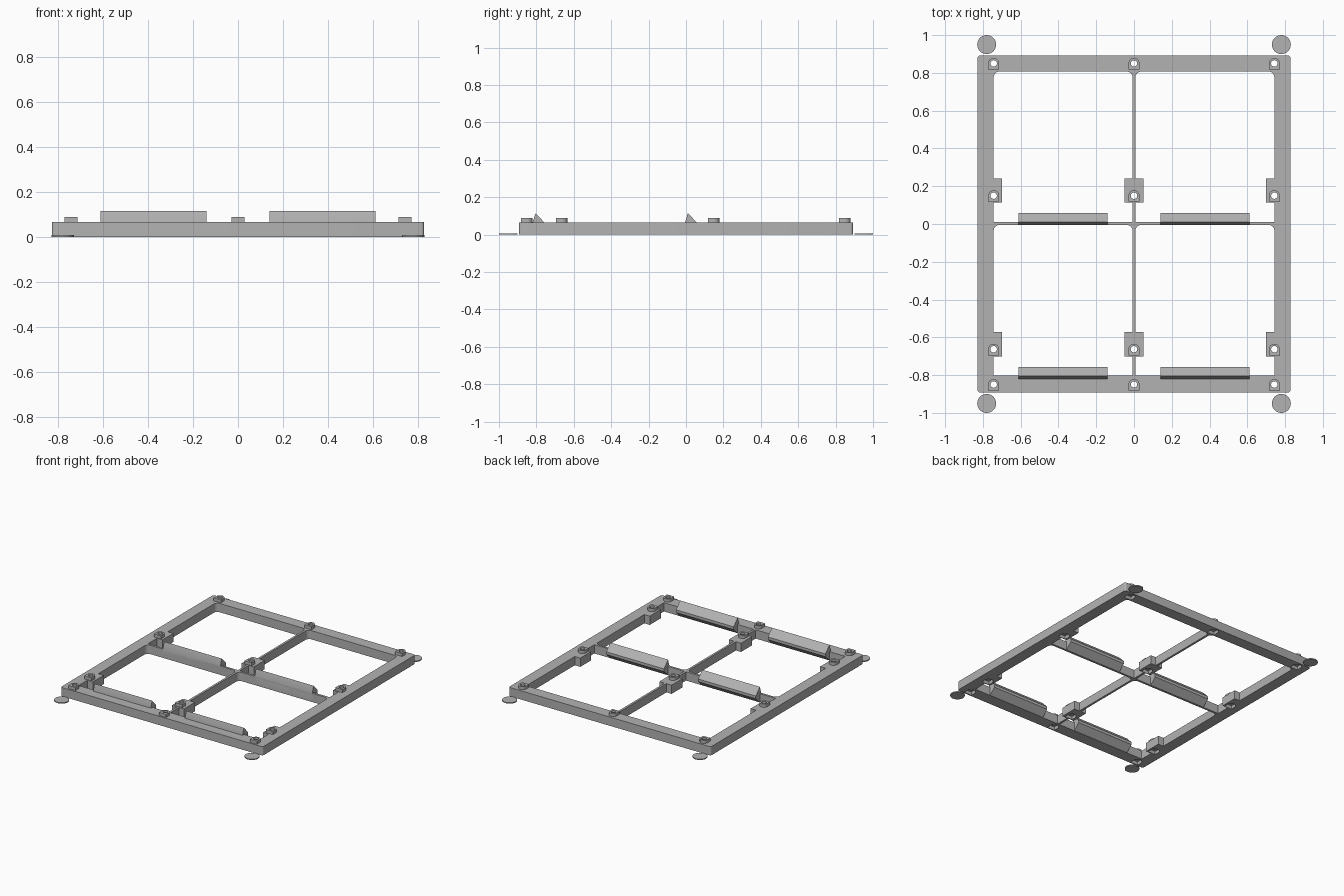
import bpy, bmesh, math

cube = bpy.data.objects.get("Cube")
if cube:
    bpy.data.objects.remove(cube, do_unlink=True)

GREY = (0.45, 0.45, 0.45, 1)
mat = bpy.data.materials.new("plain grey")
mat.use_nodes = True
mat.diffuse_color = GREY
mat.node_tree.nodes["Principled BSDF"].inputs["Base Color"].default_value = GREY

TOP = 0.065           # frame height
HALF_X, HALF_Y = 0.828, 0.893


def arc(cx, cy, r, a0, a1, n):
    """Points on an arc, angles in degrees."""
    steps = [math.radians(a0 + (a1 - a0) * i / n) for i in range(n + 1)]
    return [(cx + r * math.cos(a), cy + r * math.sin(a)) for a in steps]


def rect(x0, x1, y0, y1, r_low=0, r_high=0):
    """Rectangle with optional rounded lower and upper corners."""
    corners = [(x0, y0, 1, 1, r_low, 180), (x1, y0, -1, 1, r_low, 270),
               (x1, y1, -1, -1, r_high, 0), (x0, y1, 1, -1, r_high, 90)]
    pts = []
    for x, y, sx, sy, r, a in corners:
        pts += arc(x + sx * r, y + sy * r, r, a, a + 90, 6) if r else [(x, y)]
    return pts


def house(x, y, r):
    """Round-topped stud outline with a square base."""
    return [(x - r, y - r * 1.1), (x + r, y - r * 1.1)] + arc(x, y, r, 0, 180, 12)


def prisms(name, outlines, z0, z1):
    """One object made of vertical prisms."""
    bm = bmesh.new()
    for pts in outlines:
        face = bm.faces.new([bm.verts.new((x, y, z0)) for x, y in pts])
        new = bmesh.ops.extrude_face_region(bm, geom=[face])["geom"]
        verts = [g for g in new if isinstance(g, bmesh.types.BMVert)]
        bmesh.ops.translate(bm, verts=verts, vec=(0, 0, z1 - z0))
    bmesh.ops.recalc_face_normals(bm, faces=bm.faces)
    mesh = bpy.data.meshes.new(name)
    bm.to_mesh(mesh)
    bm.free()
    mesh.materials.append(mat)
    obj = bpy.data.objects.new(name, mesh)
    bpy.context.collection.objects.link(obj)
    return obj


def combine(target, other, operation):
    """Apply a boolean and discard the helper."""
    mod = target.modifiers.new("combine", 'BOOLEAN')
    mod.operation = operation
    mod.solver = 'EXACT'
    mod.object = other
    bpy.context.view_layer.objects.active = target
    bpy.ops.object.modifier_apply(modifier=mod.name)
    bpy.data.objects.remove(other, do_unlink=True)


# Frame with four window openings
frame = prisms("frame", [rect(-HALF_X, HALF_X, -HALF_Y, HALF_Y, 0.014, 0.014)], 0, TOP)
openings = []
for x0, x1 in ((-0.743, -0.008), (0.008, 0.743)):
    for y0, y1 in ((-0.803, -0.005), (0.011, 0.807)):
        openings.append(rect(x0, x1, y0, y1, 0, 0.03))
combine(frame, prisms("opening_cutter", openings, -0.1, 0.2), 'DIFFERENCE')

# Pads that thicken the bars around the inner studs
pads = []
for y0, y1 in ((-0.702, -0.573), (0.113, 0.24)):
    for x0, x1 in ((-0.76, -0.698), (-0.05, 0.05), (0.698, 0.76)):
        pads.append(rect(x0, x1, y0, y1))
combine(frame, prisms("pads", pads, 0, TOP), 'UNION')

# Studs on top, matching pockets below, and a hole through each
spots = [(x, y) for x in (-0.743, 0, 0.743) for y in (-0.85, -0.663, 0.15, 0.85)]
combine(frame, prisms("studs", [house(x, y, 0.029) for x, y in spots], 0.05, 0.088), 'UNION')
combine(frame, prisms("pocket_cutter", [house(x, y, 0.031) for x, y in spots],
                      -0.05, 0.025), 'DIFFERENCE')
combine(frame, prisms("hole_cutter", [arc(x, y, 0.017, 0, 345, 23) for x, y in spots],
                      -0.1, 0.2), 'DIFFERENCE')

# Wedge-shaped lips, profile given as (depth, height)
LIP = [(-0.005, TOP), (0.01, 0.115), (0.058, TOP), (0.058, 0.045), (0.011, 0), (-0.005, 0)]
for row, y in (("front", -0.815), ("middle", 0)):
    for side, x in (("right", -0.612), ("left", 0.14)):
        lip = prisms(f"{row}_{side}_lip", [LIP], 0, 0.472)
        for v in lip.data.vertices:
            d, h, along = v.co
            v.co = (x + along, y + d, h)

# Thin round feet at the corners
for end, y in (("front", -0.95), ("back", 0.95)):
    for side, x in (("right", -0.78), ("left", 0.78)):
        prisms(f"{end}_{side}_foot", [arc(x, y, 0.05, 0, 352.5, 47)], 0, 0.007)

# Smooth the curves while keeping edges sharp
bpy.ops.object.select_all(action='DESELECT')
for obj in bpy.context.collection.objects:
    if obj.type == 'MESH' and mat.name in obj.data.materials:
        obj.select_set(True)
        bpy.context.view_layer.objects.active = obj
bpy.ops.object.shade_smooth_by_angle(angle=math.radians(30))
